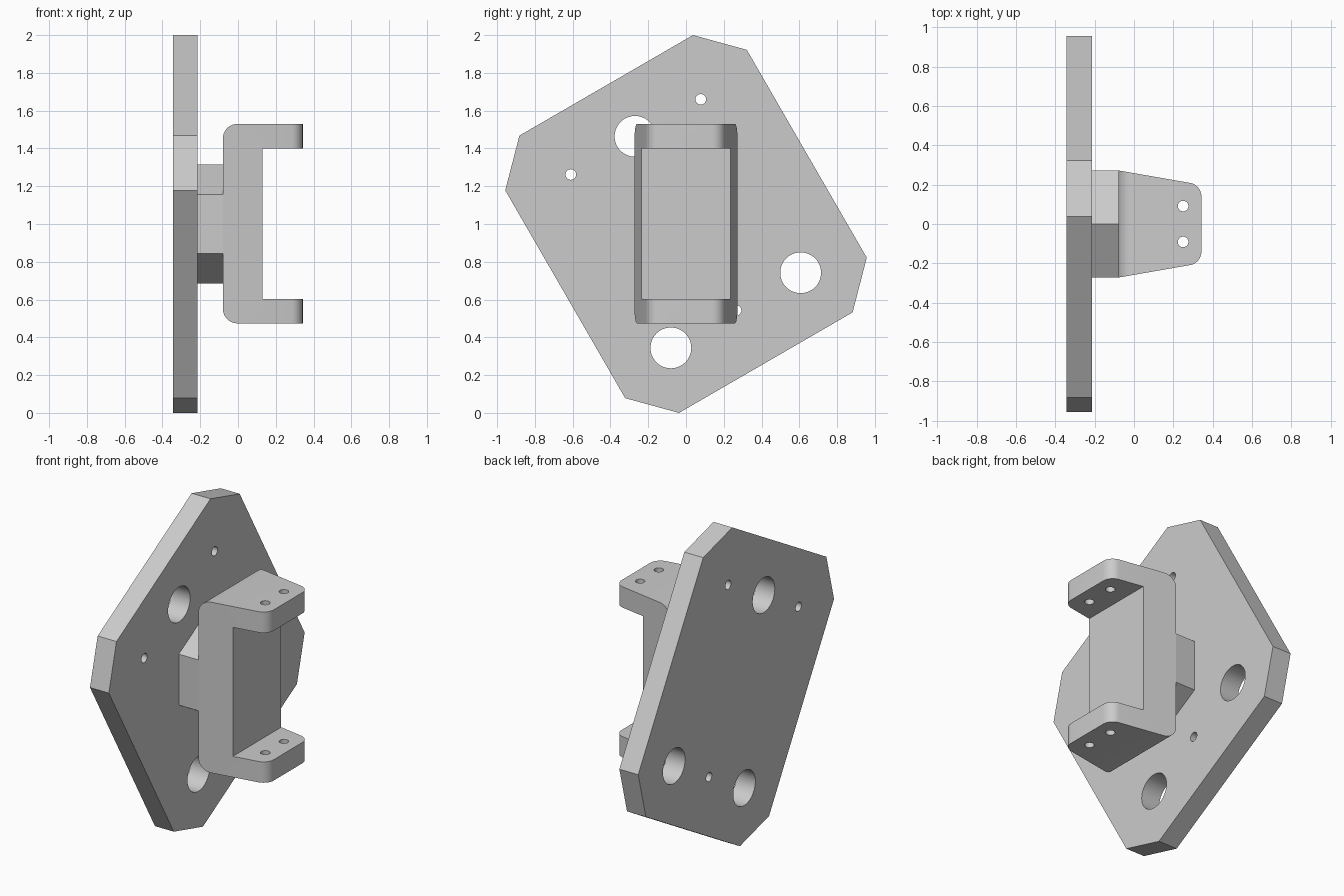
import bpy, bmesh
from math import cos, sin, pi, radians
from mathutils import Vector

old = bpy.data.objects.get("Cube")
if old:
    bpy.data.objects.remove(old)

grey = bpy.data.materials.new("light_grey")
grey.use_nodes = True
COLOUR = (0.6, 0.6, 0.6, 1)
grey.diffuse_color = COLOUR
grey.node_tree.nodes["Principled BSDF"].inputs["Base Color"].default_value = COLOUR


def prism(name, profile, axis, low, high):
    """Extrude a 2D profile along x (profile y,z), y (x,z) or z (x,y)."""
    def place(p, d):
        c = list(p)
        c.insert("xyz".index(axis), d)
        return c
    bm = bmesh.new()
    face = bm.faces.new([bm.verts.new(place(p, low)) for p in profile])
    ext = bmesh.ops.extrude_face_region(bm, geom=[face])
    top = [v for v in ext["geom"] if isinstance(v, bmesh.types.BMVert)]
    offset = Vector(place((0, 0), high - low))
    bmesh.ops.translate(bm, verts=top, vec=offset)
    bmesh.ops.recalc_face_normals(bm, faces=bm.faces)
    mesh = bpy.data.meshes.new(name)
    bm.to_mesh(mesh)
    bm.free()
    mesh.materials.append(grey)
    obj = bpy.data.objects.new(name, mesh)
    bpy.context.collection.objects.link(obj)
    return obj


def circle(cx, cy, r, n=48, start=0.0):
    return [(cx + r * cos(start + 2 * pi * i / n),
             cy + r * sin(start + 2 * pi * i / n)) for i in range(n)]


def rounded(points, radii, steps=10):
    """Replace each corner that has a radius with a true tangent arc."""
    out = []
    for i, (p, r) in enumerate(zip(points, radii)):
        p = Vector(p)
        if not r:
            out.append(tuple(p))
            continue
        a = (Vector(points[i - 1]) - p).normalized()
        b = (Vector(points[(i + 1) % len(points)]) - p).normalized()
        half = a.angle(b) / 2
        centre = p + (a + b).normalized() * r / sin(half)
        t1 = p + a * r * cos(half) / sin(half) - centre
        t2 = p + b * r * cos(half) / sin(half) - centre
        sweep = t1.angle(t2)
        for k in range(steps + 1):
            s = k / steps
            d = (t1 * sin((1 - s) * sweep) + t2 * sin(s * sweep)) / sin(sweep)
            out.append(tuple(centre + d))
    return out


def boolean(obj, tool, operation):
    mod = obj.modifiers.new("cut", "BOOLEAN")
    mod.operation, mod.object, mod.solver = operation, tool, "EXACT"
    bpy.context.view_layer.objects.active = obj
    bpy.ops.object.modifier_apply(modifier=mod.name)
    bpy.data.objects.remove(tool)


def smooth(obj):
    bpy.ops.object.select_all(action="DESELECT")
    obj.select_set(True)
    bpy.context.view_layer.objects.active = obj
    bpy.ops.object.shade_smooth_by_angle(angle=radians(25))


# Mounting plate: tilted rectangle with clipped corners
half_outline = [(0.037, 2.0), (0.322, 1.922), (0.957, 0.822), (0.882, 0.532)]
outline = half_outline + [(-y, 2 - z) for y, z in half_outline]
plate = prism("mounting_plate", outline, "x", -0.343, -0.214)
large_holes = [(-0.27, 1.464), (0.607, 0.742), (-0.08, 0.344)]
small_holes = [(0.078, 1.66), (-0.61, 1.262), (0.265, 0.543)]
for centres, radius in ((large_holes, 0.108), (small_holes, 0.028)):
    for y, z in centres:
        boolean(plate, prism("hole", circle(y, z, radius), "x", -0.5, 0), "DIFFERENCE")
smooth(plate)

# Hexagonal spacer between the plate and the bracket
prism("hex_spacer", circle(0, 1, 0.315, 6, pi / 2), "x", -0.214, -0.08)

# Bracket: C profile trimmed to a tapered plan
BACK, WEB, TIP = -0.08, 0.13, 0.343
LOW, HIGH, WALL = 0.474, 1.53, 0.129
c_shape = [(BACK, LOW), (TIP, LOW), (TIP, LOW + WALL), (WEB, LOW + WALL),
           (WEB, HIGH - WALL), (TIP, HIGH - WALL), (TIP, HIGH), (BACK, HIGH)]
bracket = prism("bracket", rounded(c_shape, [0.077] + [0] * 6 + [0.077]),
                "y", -0.4, 0.4)
# The plan keeps its slope a little past the back face for a clean trim
plan = [(BACK - 0.1, -0.29), (TIP, -0.199), (TIP, 0.199), (BACK - 0.1, 0.29)]
boolean(bracket, prism("taper", rounded(plan, [0, 0.07, 0.07, 0]), "z", 0.2, 1.8),
        "INTERSECT")
for y in (-0.091, 0.091):
    boolean(bracket, prism("pin_hole", circle(0.25, y, 0.027, 32), "z", 0.2, 1.8),
            "DIFFERENCE")
smooth(bracket)
